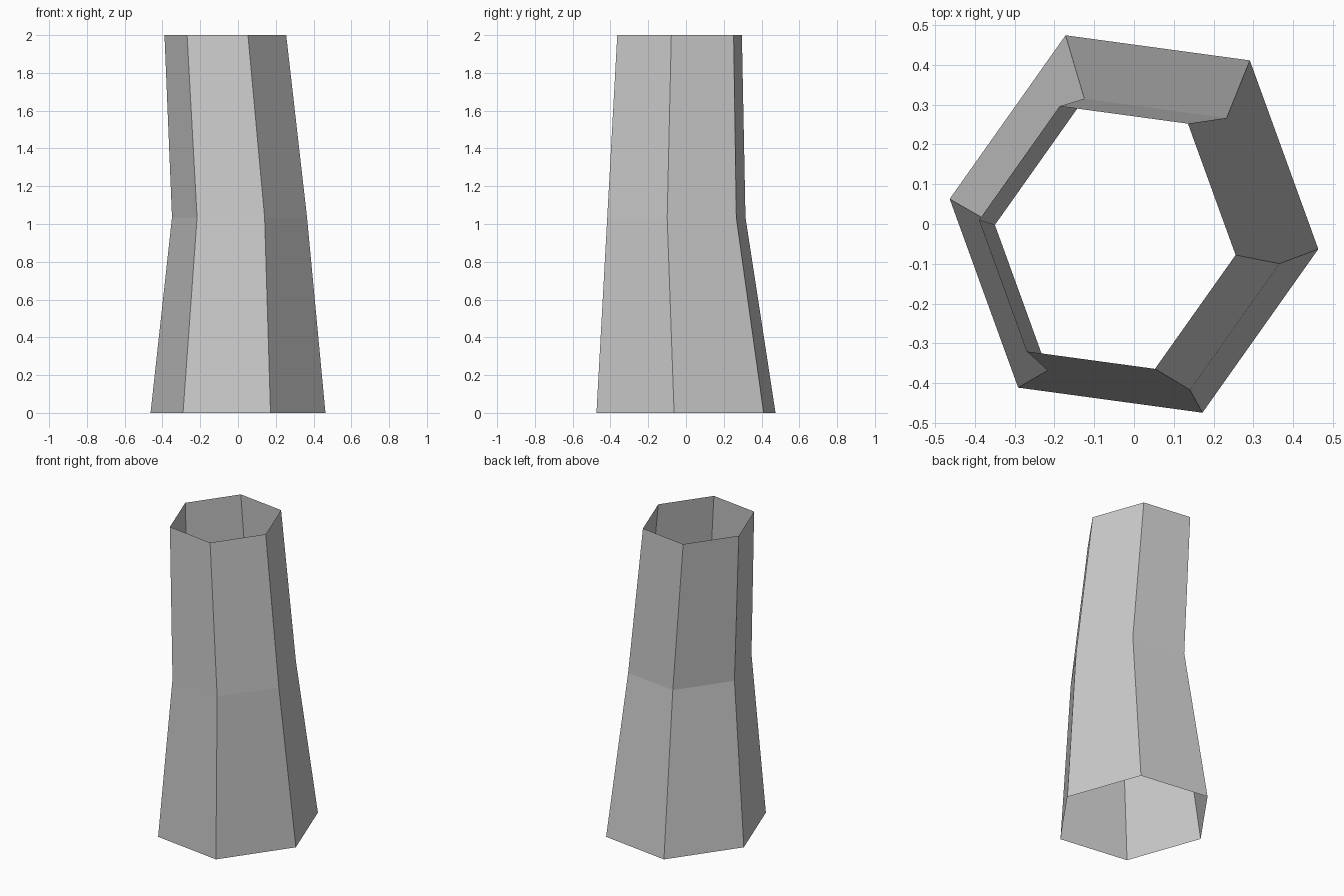
import bpy, bmesh

if "Cube" in bpy.data.objects:
    bpy.data.objects.remove(bpy.data.objects["Cube"])

# Hexagonal base outline, shared by every ring
HEX = [(-0.172, 0.474), (0.291, 0.411), (0.463, -0.063)]
HEX += [(-x, -y) for x, y in HEX]

# Rings: centre x, centre y, height, scale
RINGS = [(0, 0, 0, 1), (0.008, -0.051, 1.035, 0.772), (-0.067, -0.034, 2, 0.696)]

# Open, slightly bent and tapered trunk tube
bm = bmesh.new()
loops = [[bm.verts.new((cx + x * s, cy + y * s, z)) for x, y in HEX]
         for cx, cy, z, s in RINGS]
for low, high in zip(loops, loops[1:]):
    for i in range(6):
        j = (i + 1) % 6
        bm.faces.new((low[j], low[i], high[i], high[j]))

mesh = bpy.data.meshes.new("trunk")
bm.to_mesh(mesh)
bm.free()
trunk = bpy.data.objects.new("trunk", mesh)
bpy.context.collection.objects.link(trunk)
